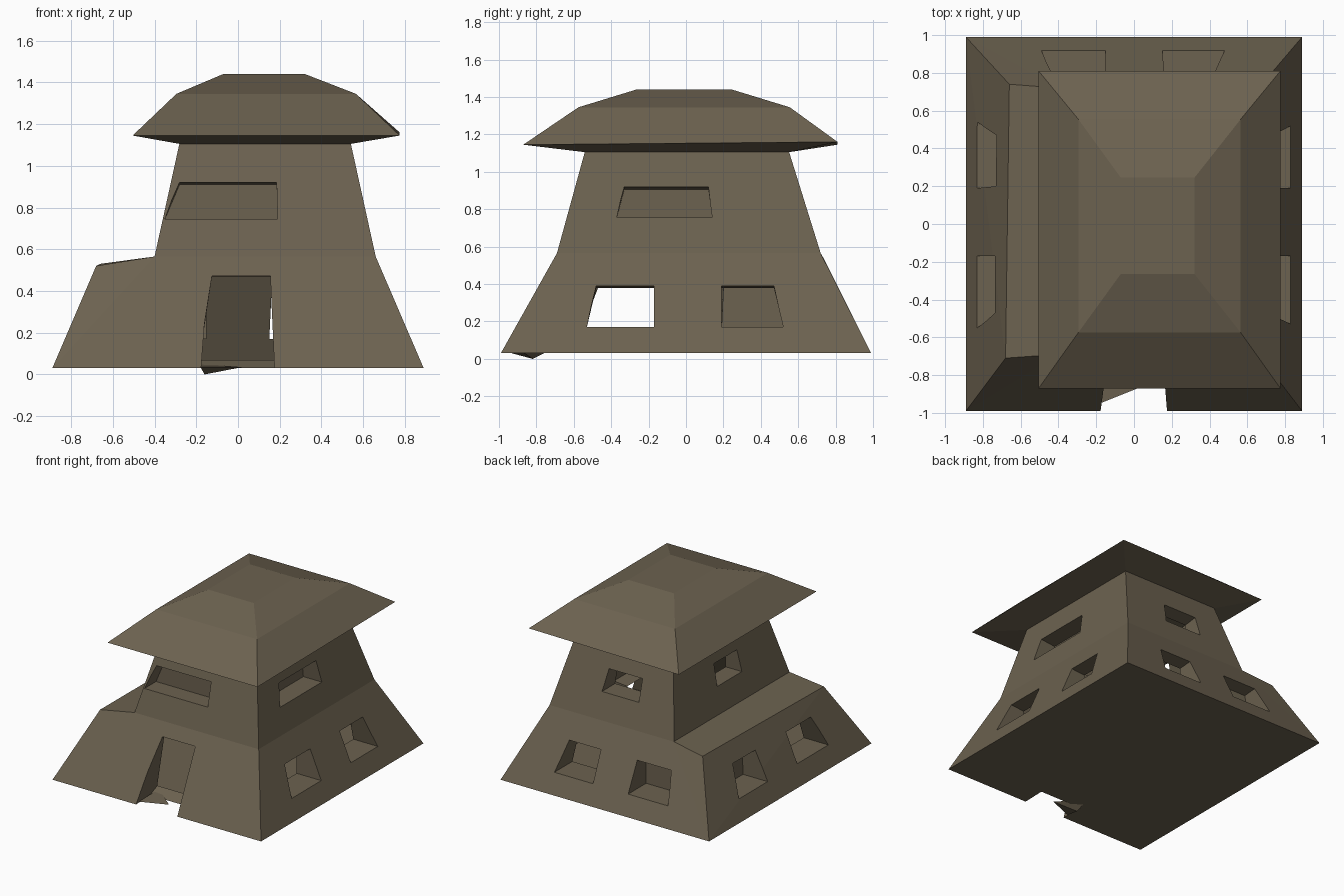
import bpy, bmesh

if "Cube" in bpy.data.objects:
    bpy.data.objects.remove(bpy.data.objects["Cube"])

CLAY = (0.15, 0.122, 0.08, 1)
mat = bpy.data.materials.new("brown clay")
mat.use_nodes = True
mat.diffuse_color = CLAY
mat.node_tree.nodes["Principled BSDF"].inputs["Base Color"].default_value = CLAY


def add_object(name, bm, triangulate=False):
    bmesh.ops.recalc_face_normals(bm, faces=bm.faces[:])
    if triangulate:
        bmesh.ops.triangulate(bm, faces=bm.faces[:])
    mesh = bpy.data.meshes.new(name)
    bm.to_mesh(mesh)
    bm.free()
    mesh.materials.append(mat)
    obj = bpy.data.objects.new(name, mesh)
    bpy.context.collection.objects.link(obj)
    return obj


def ring(bm, x0, x1, y0, y1, z):
    return [bm.verts.new(p) for p in ((x0, y0, z), (x1, y0, z), (x1, y1, z), (x0, y1, z))]


def bridge(bm, a, b, sides=range(4)):
    for i in sides:
        j = (i + 1) % 4
        bm.faces.new((a[i], a[j], b[j], b[i]))


# Walls: flared lower storey with a ledge on one side, narrower tower above
bm = bmesh.new()
base = ring(bm, -0.89, 0.89, -0.99, 0.99, 0.03)
mid = ring(bm, -0.4, 0.66, -0.69, 0.72, 0.565)
top = ring(bm, -0.28, 0.54, -0.54, 0.55, 1.11)
ledge_front = bm.verts.new((-0.68, -0.71, 0.52))
ledge_back = bm.verts.new((-0.66, 0.74, 0.53))
bm.faces.new(base)
bm.faces.new(top)
bridge(bm, mid, top)
bridge(bm, base, mid, [1])
bm.faces.new((base[0], base[1], mid[1], mid[0], ledge_front))
bm.faces.new((base[2], base[3], ledge_back, mid[3], mid[2]))
bm.faces.new((base[3], base[0], ledge_front, ledge_back))
bm.faces.new((ledge_front, mid[0], mid[3], ledge_back))
walls = add_object("walls", bm, triangulate=True)

# Openings: axis, outer plane, inner plane, bottom span, top span, heights, inner end
LOW, HIGH = (0.17, 0.41), (0.755, 0.935)
openings = [
    ("y", -0.75, -0.5, (-0.35, 0.19), (-0.28, 0.185), (0.745, 0.94), "reversed"),
    ("x", 0.72, 0.46, (-0.37, 0.14), (-0.33, 0.12), HIGH, "reversed"),
    ("y", 0.75, 0.5, (-0.06, 0.255), (-0.056, 0.23), HIGH, "open"),
    ("x", -0.46, -0.22, (-0.17, 0.13), (-0.16, 0.12), HIGH, "open"),
    ("x", 0.95, 0.62, (-0.53, -0.17), (-0.48, -0.17), LOW, "open"),
    ("x", 0.95, 0.62, (0.19, 0.52), (0.19, 0.47), LOW, "open"),
    ("x", -0.95, -0.62, (-0.55, -0.17), (-0.47, -0.17), LOW, "open"),
    ("x", -0.95, -0.62, (0.19, 0.54), (0.2, 0.47), LOW, "shut"),
    ("y", 1.05, 0.7, (-0.49, -0.15), (-0.44, -0.15), LOW, "shut"),
    ("y", 1.05, 0.7, (0.15, 0.48), (0.16, 0.43), LOW, "open"),
    ("y", -1.1, -0.72, (-0.185, 0.18), (-0.125, 0.155), (-0.1, 0.5), "open"),
]


def point(axis, depth, u, z):
    return (depth, u, z) if axis == "x" else (u, depth, z)


cut = bmesh.new()
for axis, outer, inner, low, high, (z0, z1), end in openings:
    sill = max(z0, 0.07)
    loops = []
    for depth, bottom, head in ((outer, z0, z1), (inner, sill, z1 - 0.03)):
        corners = ((low[0], bottom), (low[1], bottom), (high[1], head), (high[0], head))
        loops.append([cut.verts.new(point(axis, depth, u, z)) for u, z in corners])
        cut.faces.new(loops[-1])
    bridge(cut, *loops)
cutter = add_object("opening_cutter", cut)
cutter.hide_render = True

boolean = walls.modifiers.new("openings", "BOOLEAN")
boolean.operation = "DIFFERENCE"
boolean.solver = "EXACT"
boolean.object = cutter
bpy.context.view_layer.objects.active = walls
bpy.ops.object.modifier_apply(modifier=boolean.name)
bpy.data.objects.remove(cutter)

# Open the inner ends of the window tunnels into the hollow room
bm = bmesh.new()
bm.from_mesh(walls.data)
removed = []
for face in bm.faces:
    for axis, outer, inner, low, high, heights, end in openings:
        d, u = (0, 1) if axis == "x" else (1, 0)
        if all(abs(v.co[d] - inner) < 1e-4 and low[0] - 0.01 < v.co[u] < low[1] + 0.01
               and heights[0] - 0.01 < v.co.z < heights[1] + 0.01 for v in face.verts):
            if end == "open":
                removed.append(face)
            elif end == "reversed":
                face.normal_flip()
            break
bmesh.ops.delete(bm, geom=removed, context="FACES")
bm.to_mesh(walls.data)
bm.free()

# Hipped roof with a shallow upper slope and a flat cap
bm = bmesh.new()
under = ring(bm, -0.28, 0.54, -0.54, 0.55, 1.105)
eave = ring(bm, -0.505, 0.775, -0.87, 0.81, 1.145)
slope = ring(bm, -0.295, 0.565, -0.575, 0.555, 1.345)
cap = ring(bm, -0.07, 0.32, -0.265, 0.245, 1.44)
eave[2].co.z = 1.16
for lower, upper in ((under, eave), (eave, slope), (slope, cap)):
    bridge(bm, lower, upper)
bm.faces.new(under)
bm.faces.new(cap)
add_object("roof", bm)

# Broken door sill dipping below the floor
bm = bmesh.new()
sill = [bm.verts.new(p) for p in ((-0.18, -0.95, 0.035), (0.02, -0.87, 0.035),
                                  (-0.17, -0.72, 0.05), (-0.16, -0.82, 0))]
for a, b, c in ((0, 1, 2), (0, 1, 3), (1, 2, 3), (2, 0, 3)):
    bm.faces.new((sill[a], sill[b], sill[c]))
add_object("door_sill", bm)
